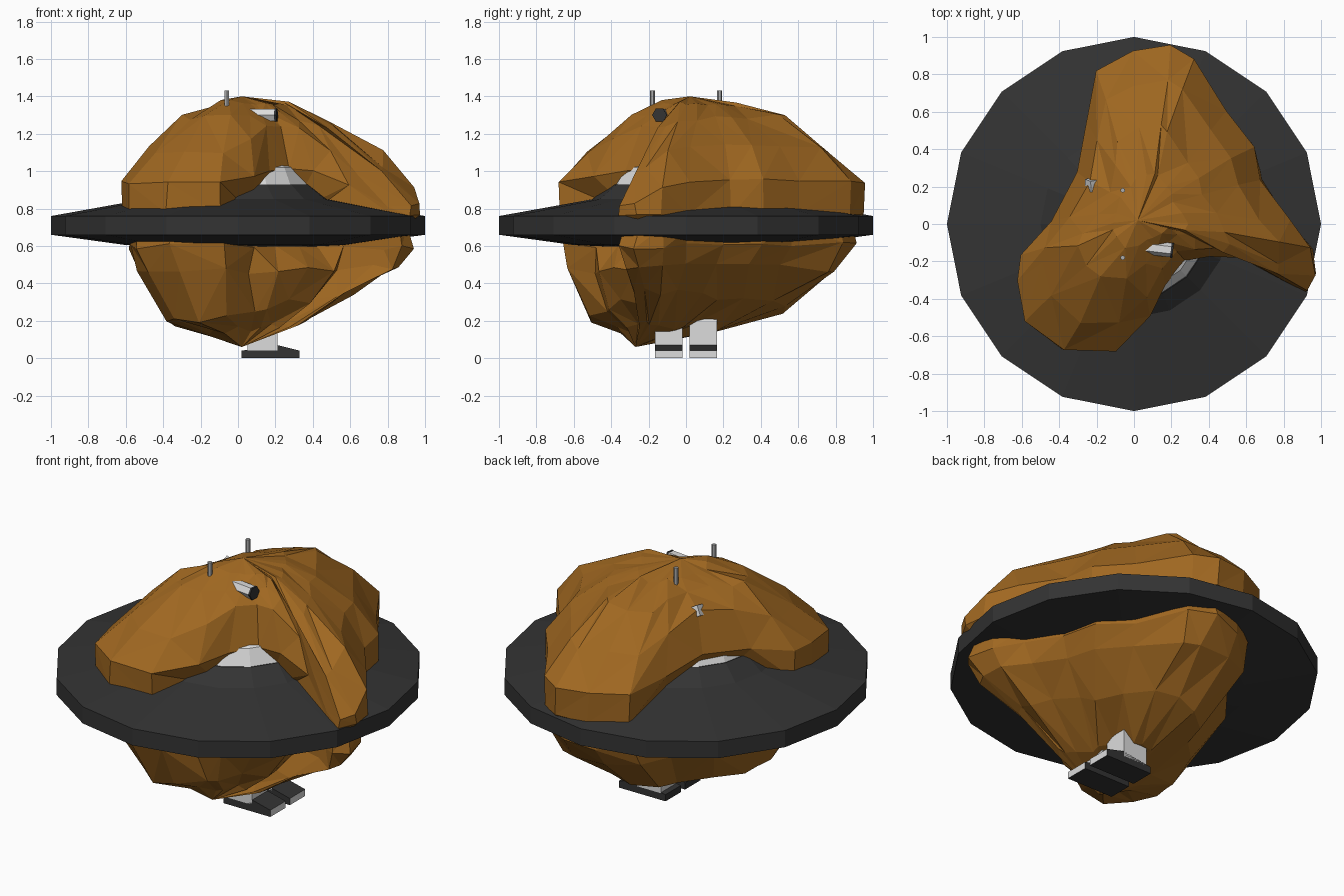
import bpy, bmesh, math, random
from mathutils import Vector

if "Cube" in bpy.data.objects:
    bpy.data.objects.remove(bpy.data.objects["Cube"])

random.seed(4)

def mat(name, c):
    m = bpy.data.materials.new(name)
    m.diffuse_color = (*c, 1)
    m.use_nodes = True
    m.node_tree.nodes["Principled BSDF"].inputs["Base Color"].default_value = m.diffuse_color
    return m

ROCK = mat("brown rock", (0.35, 0.137, 0.015))
DARK = mat("dark grey", (0.033, 0.033, 0.033))
WHITE = mat("light grey", (0.72, 0.72, 0.72))
STEEL = mat("mid grey", (0.42, 0.42, 0.42))

def finish(name, bm, *mats):
    bmesh.ops.recalc_face_normals(bm, faces=bm.faces)
    me = bpy.data.meshes.new(name)
    bm.to_mesh(me)
    bm.free()
    ob = bpy.data.objects.new(name, me)
    for m in mats:
        me.materials.append(m)
    bpy.context.collection.objects.link(ob)
    return ob

def loft(bm, rings, bottom, top, tri=False):
    """Skin closed rings of equal count, closed by two end points."""
    vs = [[bm.verts.new(p) for p in r] for r in rings]
    n = len(vs[0])
    for a, b in zip(vs, vs[1:]):
        for i in range(n):
            j = (i + 1) % n
            if not tri:
                bm.faces.new((a[i], a[j], b[j], b[i]))
            elif random.random() < 0.5:
                bm.faces.new((a[i], a[j], b[j]))
                bm.faces.new((a[i], b[j], b[i]))
            else:
                bm.faces.new((a[i], a[j], b[i]))
                bm.faces.new((a[j], b[j], b[i]))
    for ring, p in ((vs[0], bottom), (vs[-1], top)):
        v = bm.verts.new(p)
        for i in range(n):
            bm.faces.new((ring[i], ring[(i + 1) % n], v))

def lathe(name, profile, m, sides=16):
    bm = bmesh.new()
    rings = [[(r * math.cos(2 * math.pi * i / sides), r * math.sin(2 * math.pi * i / sides), z)
              for i in range(sides)] for r, z in profile[1:-1]]
    loft(bm, rings, (0, 0, profile[0][1]), (0, 0, profile[-1][1]))
    return finish(name, bm, m)

def extrude_y(name, prof, y0, y1, *mats):
    bm = bmesh.new()
    a = [bm.verts.new((x, y0, z)) for x, z in prof]
    b = [bm.verts.new((x, y1, z)) for x, z in prof]
    bm.faces.new(a)
    bm.faces.new(b)
    for i in range(len(a)):
        j = (i + 1) % len(a)
        bm.faces.new((a[i], a[j], b[j], b[i]))
    return finish(name, bm, *mats)

# saucer disc, dome and lower body
lathe("disc", [(0, .59), (.3, .59), (.6, .605), (1, .66), (1, .76), (.5, .85), (.4, .93), (0, .93)], DARK)
lathe("dome", [(0, .92), (.4, .92), (.35, 1.02), (.2, 1.1), (0, 1.13)], WHITE)
lathe("lower_body", [(0, .3), (.15, .3), (.26, .45), (.3, .6), (0, .6)], WHITE)

# three-lobed boulder: plan outline, lofted through levels
plan = [(.83, .02), (.95, -.13), (.97, -.27), (.92, -.36), (.8, -.3), (.6, -.18), (.4, -.18),
        (.27, -.2), (.17, -.32), (.08, -.5), (-.1, -.68), (-.38, -.67), (-.58, -.52), (-.62, -.3),
        (-.6, -.17), (-.45, .02), (-.3, .27), (-.26, .55), (-.2, .82), (0, .93), (.2, .95),
        (.32, .88), (.5, .6), (.64, .42), (.68, .24)]
C, LOW = Vector((.06, .07)), Vector((.05, -.2))

def radial(p, lo=0, tuck=1):
    """Push bays out to a least radius, or pull them in by a factor."""
    d = Vector(p) - C
    if d.length < .6:
        d *= tuck
    if d.length < lo:
        d *= lo / d.length
    return C + d

def jit(p, z, a=.022):
    return (p.x + random.uniform(-a, a), p.y + random.uniform(-a, a), z + random.uniform(-a, a))

rings = []
for f, z, lo, tilt in ((.32, .15, .6, .1), (.62, .25, .62, .18), (.87, .47, .62, .03), (.95, .6, .48, 0)):
    ring = []
    for p in plan:
        q = LOW + (radial(p, lo) - LOW) * f
        ring.append(jit(q, z + tilt * q.x))
    rings.append(ring)
rings.append([jit(C + (radial(p, 0, .75) - C) * .93, .70, .005) for p in plan])
rings.append([jit(radial(p, 0, .62), .77, .008) for p in plan])
for f, z, boost, drop, lo in ((1, .94, .07, .13, 0), (.8, 1.11, .13, .13, 0),
                              (.5, 1.285, .02, .06, .42), (.25, 1.36, 0, 0, .6)):
    ring = []
    for p in plan:
        d = radial(p, lo) - C
        bay = max(0, min(1, (.75 - (Vector(p) - C).length) / .35))
        # the front of the right-hand lobe droops towards the rim
        droop = drop * max(0, min(1, (-p[1] - .1) / .2)) if p[0] > .5 else 0
        ring.append(jit(C + d * f, z + boost * bay - droop, .022 if f < 1 and not bay else .008))
    rings.append(ring)
bm = bmesh.new()
loft(bm, rings, (.02, -.27, .06), (.02, .02, 1.4), True)
finish("boulder", bm, ROCK)

# legs, feet with pale toe fronts, and antennae
for side, s in (("right", -1), ("left", 1)):
    y0, y1 = s * .02, s * .165
    extrude_y(side + "_leg", [(.05, .04), (.21, .04), (.21, .2), (.15, .4), (.05, .4)], y0, y1, WHITE)
    foot = extrude_y(side + "_foot", [(.02, 0), (.33, 0), (.33, .04), (.21, .07), (.02, .04)],
                     y0, y1, DARK, WHITE)
    for f in foot.data.polygons:
        if f.normal.x > .9:
            f.material_index = 1
    bpy.ops.mesh.primitive_cylinder_add(vertices=6, radius=.013, depth=.25, location=(-.06, s * .18, 1.305))
    ant = bpy.context.object
    ant.name = side + "_antenna"
    ant.data.materials.append(STEEL)

# small eye lamp poking out of the boulder
def hexbar(name, length, rad, loc, m):
    bpy.ops.mesh.primitive_cylinder_add(vertices=6, radius=rad, depth=length, location=loc,
                                        rotation=(0, math.pi / 2, -.12))
    ob = bpy.context.object
    ob.name = name
    ob.data.materials.append(m)

hexbar("eye_barrel", .14, .038, (.13, -.132, 1.3), WHITE)
hexbar("eye_lens", .012, .04, (.203, -.141, 1.3), DARK)

# pale chip on the far side
bpy.ops.mesh.primitive_cube_add(size=.06, location=(-.22, .21, 1.22), rotation=(.3, .5, .2))
bpy.context.object.name = "side_chip"
bpy.context.object.data.materials.append(WHITE)
